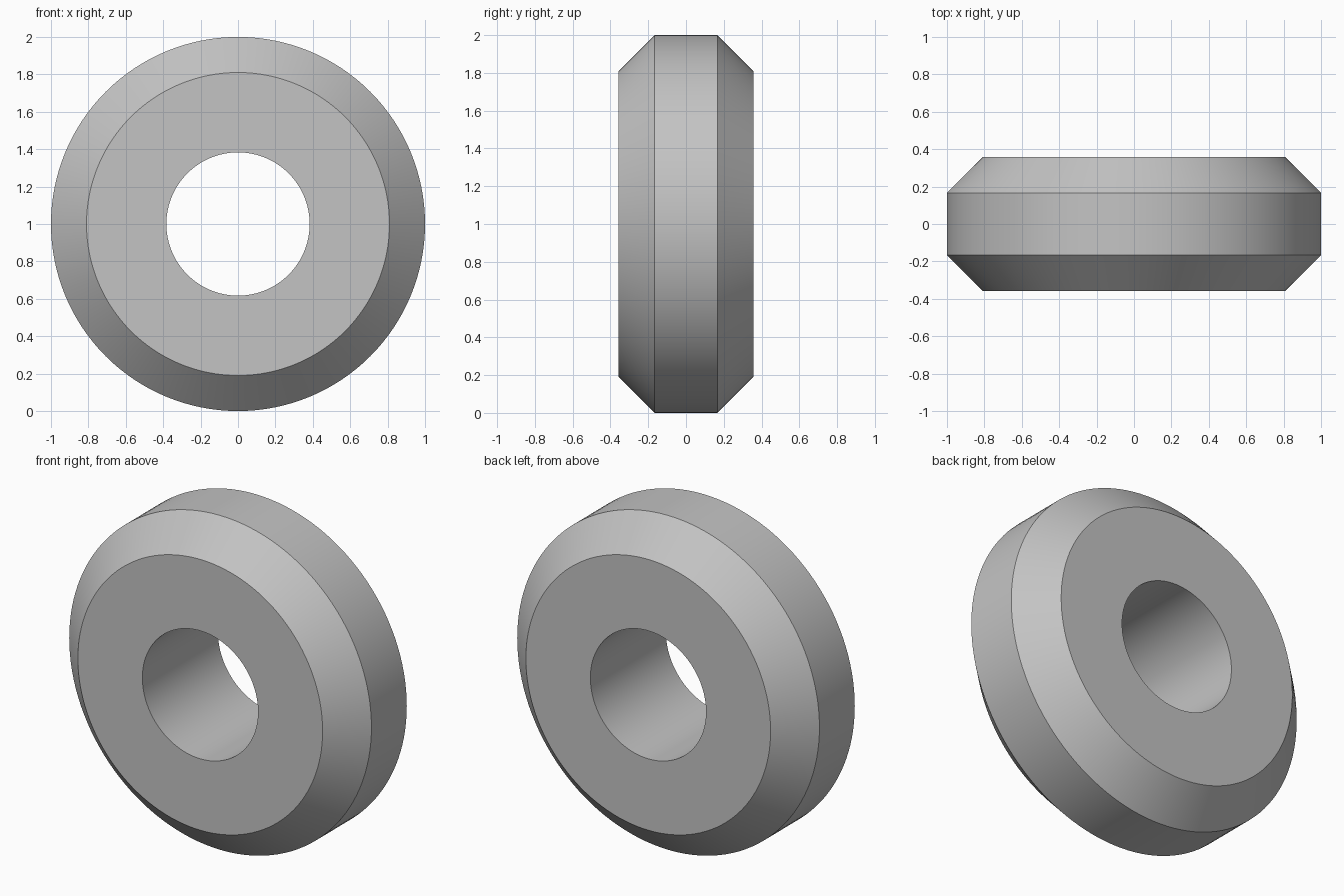
import bpy, bmesh
from math import radians, sin, cos, tau

if "Cube" in bpy.data.objects:
    bpy.data.objects.remove(bpy.data.objects["Cube"])

SEGMENTS = 128
CENTRE_Z = 1.0

# Plain grey material
grey = bpy.data.materials.new("grey")
grey.use_nodes = True
colour = (0.55, 0.55, 0.55, 1)
grey.diffuse_color = colour
grey.node_tree.nodes["Principled BSDF"].inputs["Base Color"].default_value = colour

# Closed cross-section as (radius, y): bore, flat sides, chamfers, rim
half = [(0.383, 0.357), (0.81, 0.357), (1.0, 0.167)]
profile = half + [(r, -y) for r, y in reversed(half)]

# Revolve the cross-section about the y axis
bm = bmesh.new()
rings = []
for i in range(SEGMENTS):
    a = tau * i / SEGMENTS
    rings.append([bm.verts.new((r * cos(a), y, CENTRE_Z + r * sin(a))) for r, y in profile])
for i, ring in enumerate(rings):
    following = rings[(i + 1) % SEGMENTS]
    for j in range(len(profile)):
        k = (j + 1) % len(profile)
        bm.faces.new((ring[j], ring[k], following[k], following[j]))
bmesh.ops.recalc_face_normals(bm, faces=bm.faces)

mesh = bpy.data.meshes.new("chamfered_ring")
bm.to_mesh(mesh)
bm.free()
mesh.materials.append(grey)
ring_object = bpy.data.objects.new("chamfered_ring", mesh)
bpy.context.collection.objects.link(ring_object)

# Smooth round surfaces, crisp chamfer edges
bpy.ops.object.select_all(action="DESELECT")
ring_object.select_set(True)
bpy.context.view_layer.objects.active = ring_object
bpy.ops.object.shade_smooth_by_angle(angle=radians(30))
